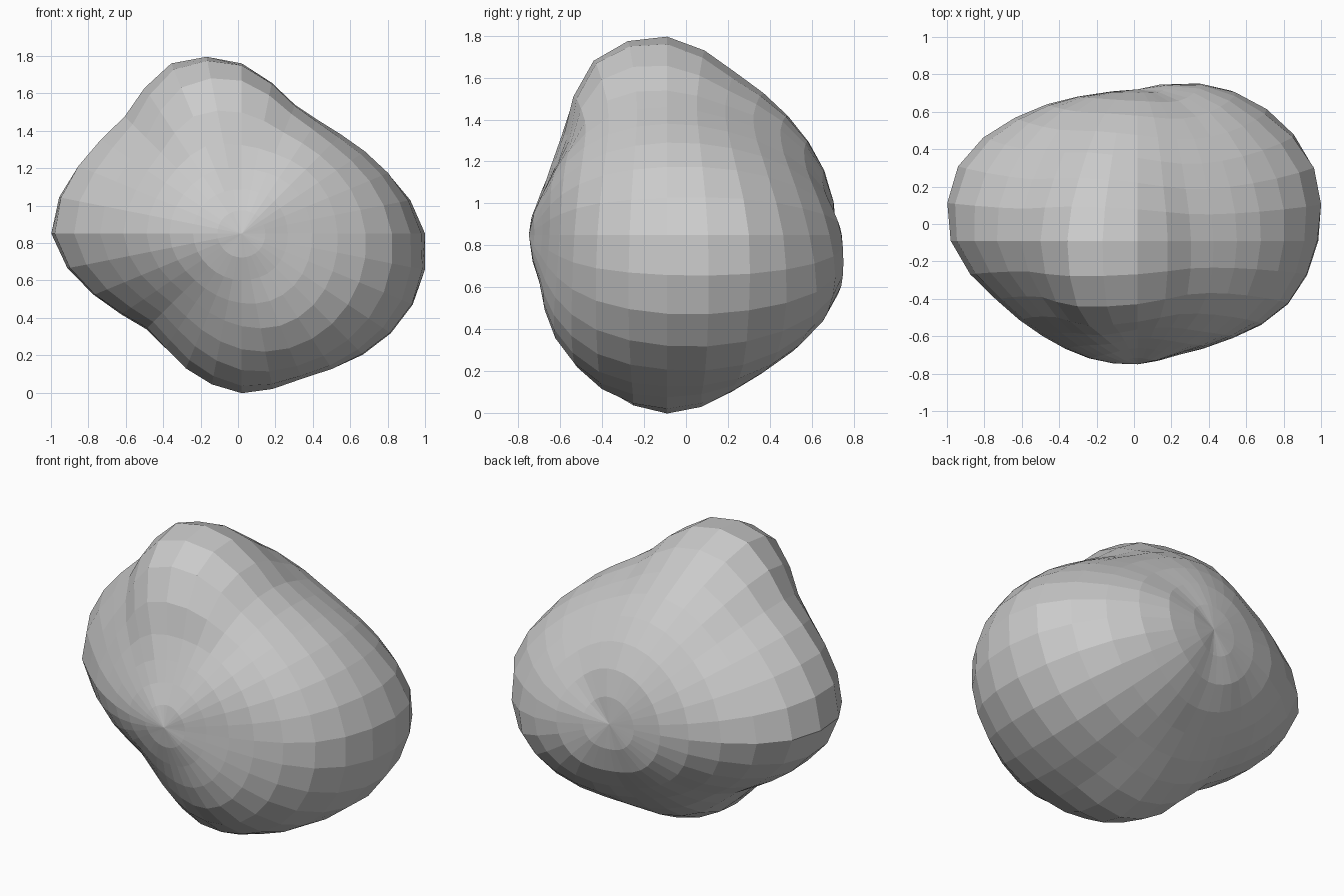
import bpy, bmesh
from math import sin, cos, pi
from mathutils import Vector

if "Cube" in bpy.data.objects:
    bpy.data.objects.remove(bpy.data.objects["Cube"])

SEGMENTS, RINGS = 32, 16
CENTRE = Vector((0.02, -0.09, 0.85))

# Radii around the y axis, from the front pole to the back pole
ROWS = [
    [0.66],
    [.645, .645, .62, .66, .68, .65, .65, .665],
    [.725, .71, .685, .655, .67, .715, .695, .70, .72, .675, .625, .645, .70, .755, .765, .745],
    [.87, .80, .735, .75, .885, .915, .785, .785, .82, .735, .65, .705, .79, .83, .87, .89],
    [.96, .847, .75, .745, .91, .985, .885, .945, 1.0, .85, .714, .78, .853, .84, .91, .985],
    [1.02, .87, .755, .725, .81, .885, .86, .95, 1.04, .88, .755, .78, .81, .84, .95, 1.02],
    [.96, .865, .785, .765, .80, .83, .84, .89, .93, .87, .79, .765, .78, .85, .94, 1.01],
    [.90, .81, .81, .825, .835, .82, .82, .90],
    [0.81],
]


def spline(a, b, c, d, t):
    """Smooth curve between b and c."""
    return b + t / 2 * (c - a + t * (2 * a - 5 * b + 4 * c - d + t * (3 * (b - c) + d - a)))


def around(row, turn):
    """Radius in one row at a fraction of a full turn."""
    n = len(row)
    u = (turn % 1) * n
    i = int(u)
    return spline(*(row[(i + k) % n] for k in (-1, 0, 1, 2)), u - i)


def along(index, turn):
    """Row radius, continuing over the poles to the opposite side."""
    last = len(ROWS) - 1
    if index < 0:
        return around(ROWS[-index], turn + 0.5)
    if index > last:
        return around(ROWS[2 * last - index], turn + 0.5)
    return around(ROWS[index], turn)


def radius(ring, turn):
    u = ring / RINGS * (len(ROWS) - 1)
    i = int(u)
    return spline(*(along(i + k, turn) for k in (-1, 0, 1, 2)), u - i)


def point(ring, seg):
    phi, theta = pi * ring / RINGS, 2 * pi * seg / SEGMENTS
    d = Vector((sin(phi) * cos(theta), -cos(phi), sin(phi) * sin(theta)))
    return CENTRE + d * radius(ring, seg / SEGMENTS)


# Lumpy boulder as a sphere with its poles at front and back
bm = bmesh.new()
front = bm.verts.new(point(0, 0))
back = bm.verts.new(point(RINGS, 0))
loops = [[bm.verts.new(point(r, s)) for s in range(SEGMENTS)] for r in range(1, RINGS)]
for s in range(SEGMENTS):
    n = (s + 1) % SEGMENTS
    bm.faces.new((front, loops[0][s], loops[0][n]))
    bm.faces.new((back, loops[-1][n], loops[-1][s]))
    for a, b in zip(loops, loops[1:]):
        bm.faces.new((a[s], b[s], b[n], a[n]))
bmesh.ops.recalc_face_normals(bm, faces=bm.faces)

mesh = bpy.data.meshes.new("boulder")
bm.to_mesh(mesh)
bm.free()
boulder = bpy.data.objects.new("boulder", mesh)
bpy.context.collection.objects.link(boulder)

# Plain stone grey
stone = bpy.data.materials.new("stone_grey")
stone.use_nodes = True
stone.diffuse_color = (0.6, 0.6, 0.6, 1)
shader = next(n for n in stone.node_tree.nodes if n.type == "BSDF_PRINCIPLED")
shader.inputs["Base Color"].default_value = (0.6, 0.6, 0.6, 1)
mesh.materials.append(stone)
